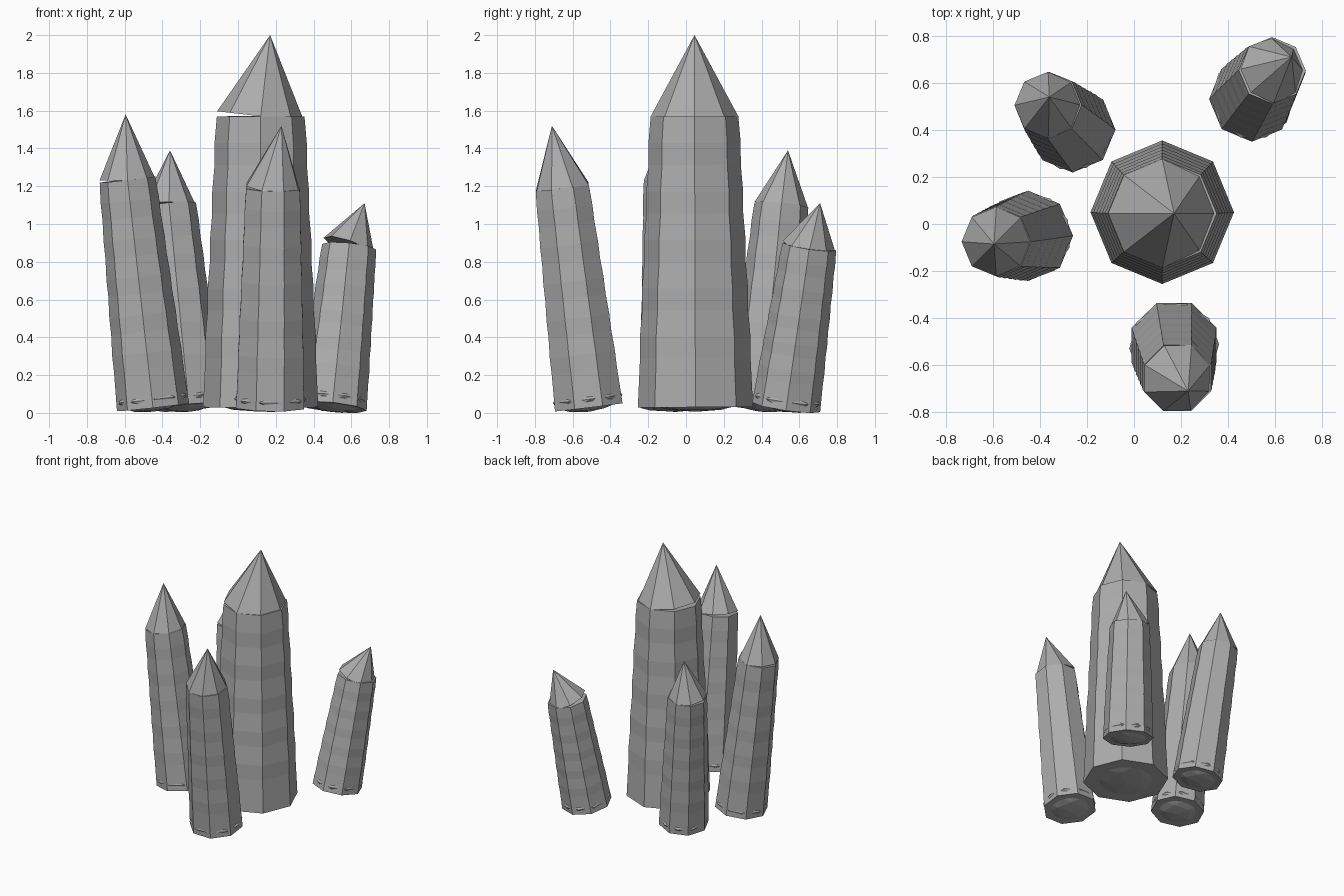
import bpy, bmesh, math
from mathutils import Vector, Matrix

cube = bpy.data.objects.get("Cube")
if cube:
    bpy.data.objects.remove(cube, do_unlink=True)

GREY = (0.42, 0.42, 0.42, 1)
stone = bpy.data.materials.new("grey crystal")
stone.use_nodes = True
stone.diffuse_color = GREY
stone.node_tree.nodes["Principled BSDF"].inputs["Base Color"].default_value = GREY


def frame(origin, axis, turn):
    """Matrix that stands a part at origin along axis, turned about it."""
    tilt = Vector((0, 0, 1)).rotation_difference(axis).to_matrix().to_4x4()
    return Matrix.Translation(origin) @ tilt @ Matrix.Rotation(math.radians(turn), 4, "Z")


def add_object(name, bm, matrix):
    bmesh.ops.recalc_face_normals(bm, faces=bm.faces)
    bm.transform(matrix)
    mesh = bpy.data.meshes.new(name)
    bm.to_mesh(mesh)
    bm.free()
    mesh.materials.append(stone)
    bpy.context.collection.objects.link(bpy.data.objects.new(name, mesh))


def lathe(profile, sides=8):
    """Closed eight-sided solid through (radius, height) rings; radius 0 is a point."""
    bm = bmesh.new()
    rings = []
    for r, z in profile:
        count = sides if r > 0 else 1
        rings.append([bm.verts.new((r * math.cos(math.tau * i / sides),
                                    r * math.sin(math.tau * i / sides), z))
                      for i in range(count)])
    for low, high in zip(rings, rings[1:]):
        for i in range(sides):
            j = (i + 1) % sides
            if len(high) == 1:
                bm.faces.new((low[i], low[j], high[0]))
            else:
                bm.faces.new((low[i], low[j], high[j], high[i]))
    for ring in (rings[0], rings[-1]):
        if len(ring) > 1:
            bm.faces.new(ring)
    return bm


def crystal(name, base, top, tip, r_base, r_top, turn, core_size, core_turn):
    base, top, tip = Vector(base), Vector(top), Vector(tip)
    axis = top - base

    # column: bands that alternate between upright and sloping inwards
    bands = 6
    profile = []
    for k in range(bands + 1):
        r = r_base + (r_top - r_base) * k / bands
        z = axis.length * k / bands
        profile.append((r, z))
        if 0 < k < bands:
            profile.append((r, z + axis.length / bands * 0.45))
    add_object(name + "_column", lathe(profile), frame(base, axis, turn))

    # pointed cap, leaning a little differently from the column
    point = tip - top
    add_object(name + "_point", lathe([(r_top, 0), (0, point.length)]),
               frame(top, point, turn))

    # flattened core that breaks through the foot of the column
    core = bmesh.new()
    bmesh.ops.create_icosphere(core, subdivisions=2, radius=1)
    core.transform(Matrix.Diagonal((r_base * core_size, r_base * core_size, 0.068, 1)))
    add_object(name + "_core", core,
               frame(base + axis.normalized() * 0.044, axis, core_turn))


crystal("centre_crystal", (0.12, 0.05, 0.03), (0.12, 0.045, 1.57), (0.17, 0.045, 2.0),
        0.305, 0.232, 0, 0.9, 0)
crystal("front_crystal", (0.17, -0.515, 0.03), (0.185, -0.655, 1.19), (0.23, -0.71, 1.52),
        0.195, 0.153, 22.5, 0.98, 21)
crystal("left_crystal", (-0.45, -0.05, 0.03), (-0.585, -0.075, 1.235), (-0.595, -0.085, 1.58),
        0.192, 0.148, 0, 0.98, -69)
crystal("back_left_crystal", (-0.26, 0.40, 0.03), (-0.365, 0.505, 1.1), (-0.36, 0.54, 1.39),
        0.182, 0.143, 0, 0.98, 20)
crystal("back_right_crystal", (0.5, 0.53, 0.03), (0.588, 0.653, 0.88), (0.67, 0.71, 1.11),
        0.182, 0.143, 0, 0.98, 18)
